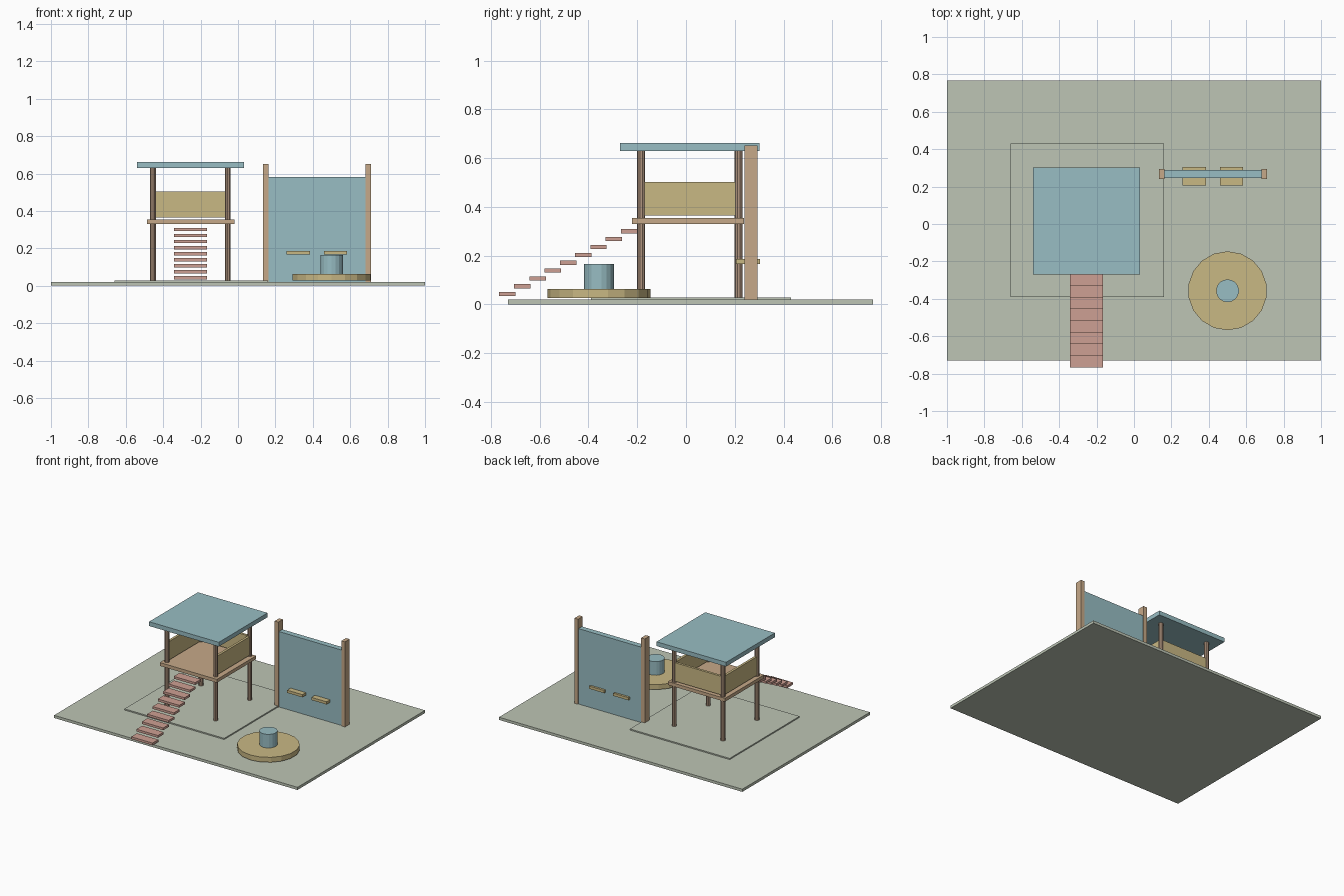
import bpy

if "Cube" in bpy.data.objects:
    bpy.data.objects.remove(bpy.data.objects["Cube"])


def material(name, rgb):
    """Flat material from an 0-255 sRGB colour."""
    m = bpy.data.materials.new(name)
    lin = [((c / 255 + 0.055) / 1.055) ** 2.4 for c in rgb]
    m.diffuse_color = (*lin, 1)
    m.use_nodes = True
    m.node_tree.nodes["Principled BSDF"].inputs["Base Color"].default_value = m.diffuse_color
    return m


GREEN = material("pale green", (189, 197, 181))
BLUE = material("dusty blue", (152, 189, 195))
YELLOW = material("straw yellow", (201, 184, 132))
TAN = material("light wood", (198, 169, 136))
BROWN = material("brown wood", (178, 150, 128))
RED = material("clay red", (206, 160, 147))


def box(name, x, y, z, mat):
    """Box from (min, max) ranges on each axis."""
    mid = [(a + b) / 2 for a, b in (x, y, z)]
    bpy.ops.mesh.primitive_cube_add(size=1, location=mid)
    o = bpy.context.object
    o.name = name
    o.scale = [b - a for a, b in (x, y, z)]
    bpy.ops.object.transform_apply(location=False, rotation=False, scale=True)
    o.data.materials.append(mat)
    return o


def cylinder(name, x, y, z, radius, sides, mat):
    bpy.ops.mesh.primitive_cylinder_add(vertices=sides, radius=radius, depth=z[1] - z[0],
                                        location=(x, y, (z[0] + z[1]) / 2))
    o = bpy.context.object
    o.name = name
    o.data.materials.append(mat)
    return o


# ground and raised play mat
box("ground_slab", (-1, 1), (-0.73, 0.767), (0, 0.02), GREEN)
box("play_mat", (-0.66, 0.16), (-0.39, 0.43), (0.02, 0.029), GREEN)

# tower: posts, deck, roof
CX, CY, H = -0.255, 0.016, 0.2
for sx, side in ((-1, "left"), (1, "right")):
    for sy, end in ((-1, "front"), (1, "back")):
        cylinder(f"tower_post_{end}_{side}", CX + sx * H, CY + sy * H,
                 (0.025, 0.635), 0.0165, 10, BROWN)
box("tower_deck", (-0.487, -0.018), (-0.222, 0.238), (0.33, 0.355), TAN)
box("tower_roof", (-0.541, 0.031), (-0.27, 0.302), (0.63, 0.662), BLUE)

# railing panels on three sides, front stays open for the stairs
T = 0.009
for sx, side in ((-1, "left"), (1, "right")):
    px = CX + sx * H
    box(f"railing_{side}", (px - T, px + T), (CY - 0.195, CY + 0.195), (0.365, 0.503), YELLOW)
box("railing_back", (CX - 0.19, CX + 0.19), (CY + H - T, CY + H + T), (0.365, 0.503), YELLOW)

# floating stair treads
for i in range(9):
    y, z = -0.767 + i * 0.0625, 0.034 + i * 0.0322
    box(f"stair_tread_{i + 1}", (-0.341, -0.165), (y, y + 0.067), (z, z + 0.017), RED)

# climbing wall with two ledges passing through it
box("climbing_wall", (0.15, 0.695), (0.247, 0.288), (0.02, 0.58), BLUE)
for n, x in enumerate((0.133, 0.681)):
    box(f"wall_post_{n + 1}", (x, x + 0.03), (0.24, 0.294), (0.02, 0.652), TAN)
for n, x in enumerate((0.26, 0.459)):
    box(f"wall_ledge_{n + 1}", (x, x + 0.125), (0.206, 0.304), (0.166, 0.186), YELLOW)

# roundabout
cylinder("roundabout_base", 0.5, -0.357, (0.027, 0.064), 0.211, 18, YELLOW)
cylinder("roundabout_hub", 0.5, -0.357, (0.06, 0.165), 0.061, 18, BLUE)
